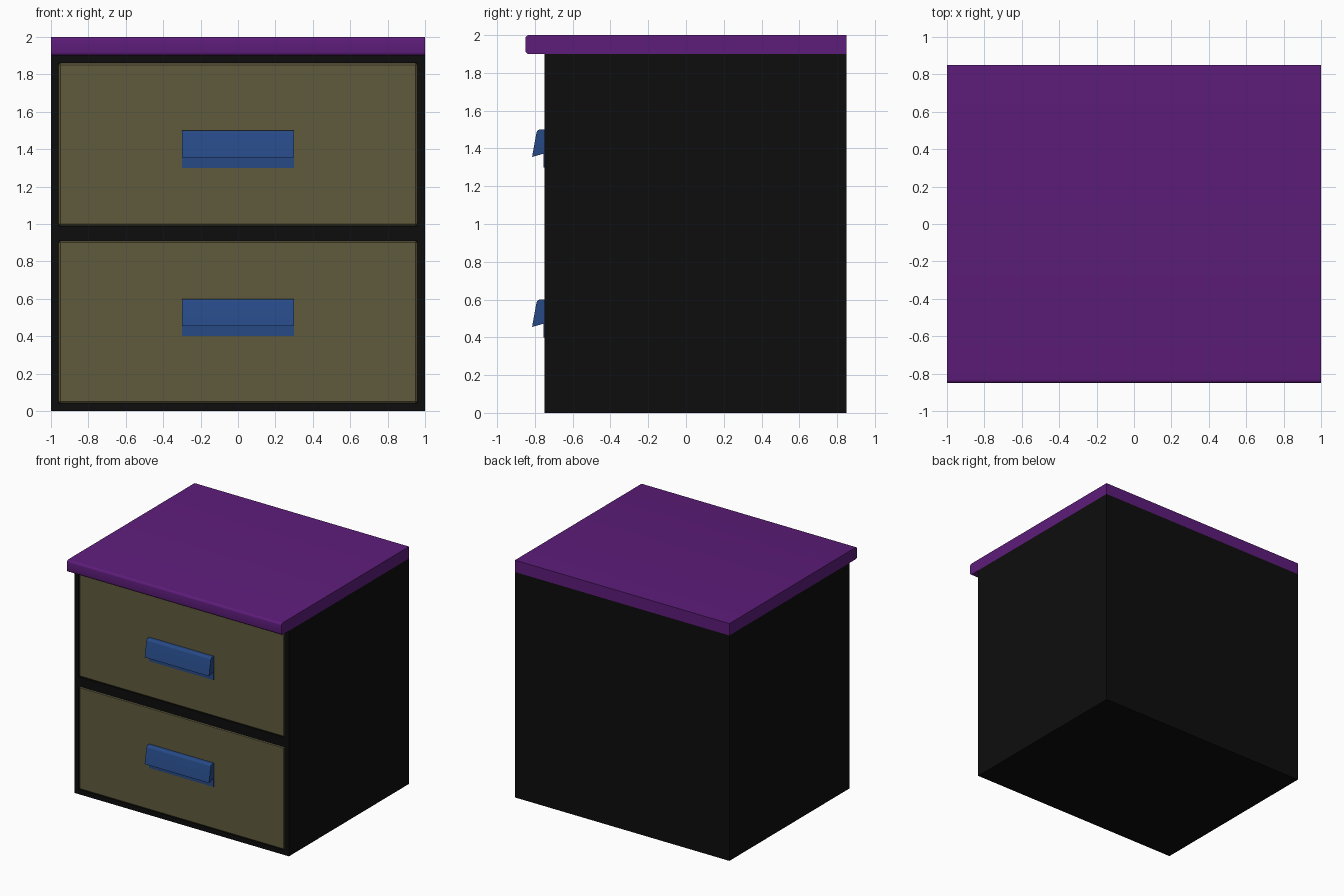
import bpy, bmesh, math

if "Cube" in bpy.data.objects:
    bpy.data.objects.remove(bpy.data.objects["Cube"])


def material(name, rgb):
    m = bpy.data.materials.new(name)
    m.diffuse_color = (*rgb, 1)
    m.use_nodes = True
    m.node_tree.nodes["Principled BSDF"].inputs["Base Color"].default_value = m.diffuse_color
    return m


BLACK = material("black_paint", (0.004, 0.004, 0.004))
PURPLE = material("purple_top", (0.11, 0.012, 0.195))
OLIVE = material("olive_front", (0.118, 0.105, 0.047))
BLUE = material("blue_handle", (0.02, 0.068, 0.24))


def finish(name, bm, mat):
    bmesh.ops.recalc_face_normals(bm, faces=bm.faces)
    me = bpy.data.meshes.new(name)
    bm.to_mesh(me)
    bm.free()
    me.materials.append(mat)
    ob = bpy.data.objects.new(name, me)
    bpy.context.collection.objects.link(ob)
    return ob


def box(name, lo, hi, mat):
    bm = bmesh.new()
    bmesh.ops.create_cube(bm, size=1)
    for v in bm.verts:
        v.co = [lo[i] + (v.co[i] + 0.5) * (hi[i] - lo[i]) for i in range(3)]
    return finish(name, bm, mat)


def extrude_x(name, profile, half, mat):
    """Sweep a (y, z) profile along x from -half to half."""
    bm = bmesh.new()
    face = bm.faces.new([bm.verts.new((-half, y, z)) for y, z in profile])
    ext = bmesh.ops.extrude_face_region(bm, geom=[face], use_keep_orig=True)
    verts = [g for g in ext["geom"] if isinstance(g, bmesh.types.BMVert)]
    bmesh.ops.translate(bm, verts=verts, vec=(2 * half, 0, 0))
    ob = finish(name, bm, mat)
    bpy.ops.object.select_all(action='DESELECT')
    bpy.context.view_layer.objects.active = ob
    ob.select_set(True)
    bpy.ops.object.shade_smooth_by_angle(angle=math.radians(35))
    return ob


def arc(cy, cz, r, a0, a1, n=4):
    return [(cy + r * math.cos(math.radians(a0 + (a1 - a0) * i / n)),
             cz + r * math.sin(math.radians(a0 + (a1 - a0) * i / n)))
            for i in range(n + 1)]


# Cabinet body with two drawer openings
carcass = box("carcass", (-1, -0.75, 0), (1, 0.85, 1.9), BLACK)
drawers = (("lower", 0.04, 0.91, 0.4), ("upper", 0.99, 1.86, 1.3))
for label, z0, z1, _ in drawers:
    cutter = box("opening_cutter", (-0.96, -0.9, z0), (0.96, 0.8, z1), BLACK)
    cutter.hide_render = True
    mod = carcass.modifiers.new(label + "_opening", 'BOOLEAN')
    mod.object = cutter
    mod.solver = 'EXACT'
    bpy.context.view_layer.objects.active = carcass
    bpy.ops.object.modifier_apply(modifier=mod.name)
    bpy.data.objects.remove(cutter)

# Top board, rounded along its front edges only
r = 0.018
extrude_x("top_board",
          [(0.85, 1.9), (0.85, 2.0)]
          + arc(-0.85 + r, 2 - r, r, 90, 180)
          + arc(-0.85 + r, 1.9 + r, r, 180, 270), 1, PURPLE)

for label, z0, z1, zh in drawers:
    # Drawer, flush in its opening with softened edges
    drawer = box(label + "_drawer", (-0.96, -0.75, z0), (0.96, 0.78, z1), OLIVE)
    bev = drawer.modifiers.new("soft_edges", 'BEVEL')
    bev.width = 0.01
    bev.segments = 1
    # Slanted finger pull with a thin back plate
    extrude_x(label + "_handle",
              [(-0.745, zh), (-0.745, zh + 0.2)]
              + arc(-0.772, zh + 0.18, 0.02, 90, 170)
              + [(-0.815, zh + 0.055), (-0.755, zh + 0.072), (-0.755, zh)],
              0.3, BLUE)
